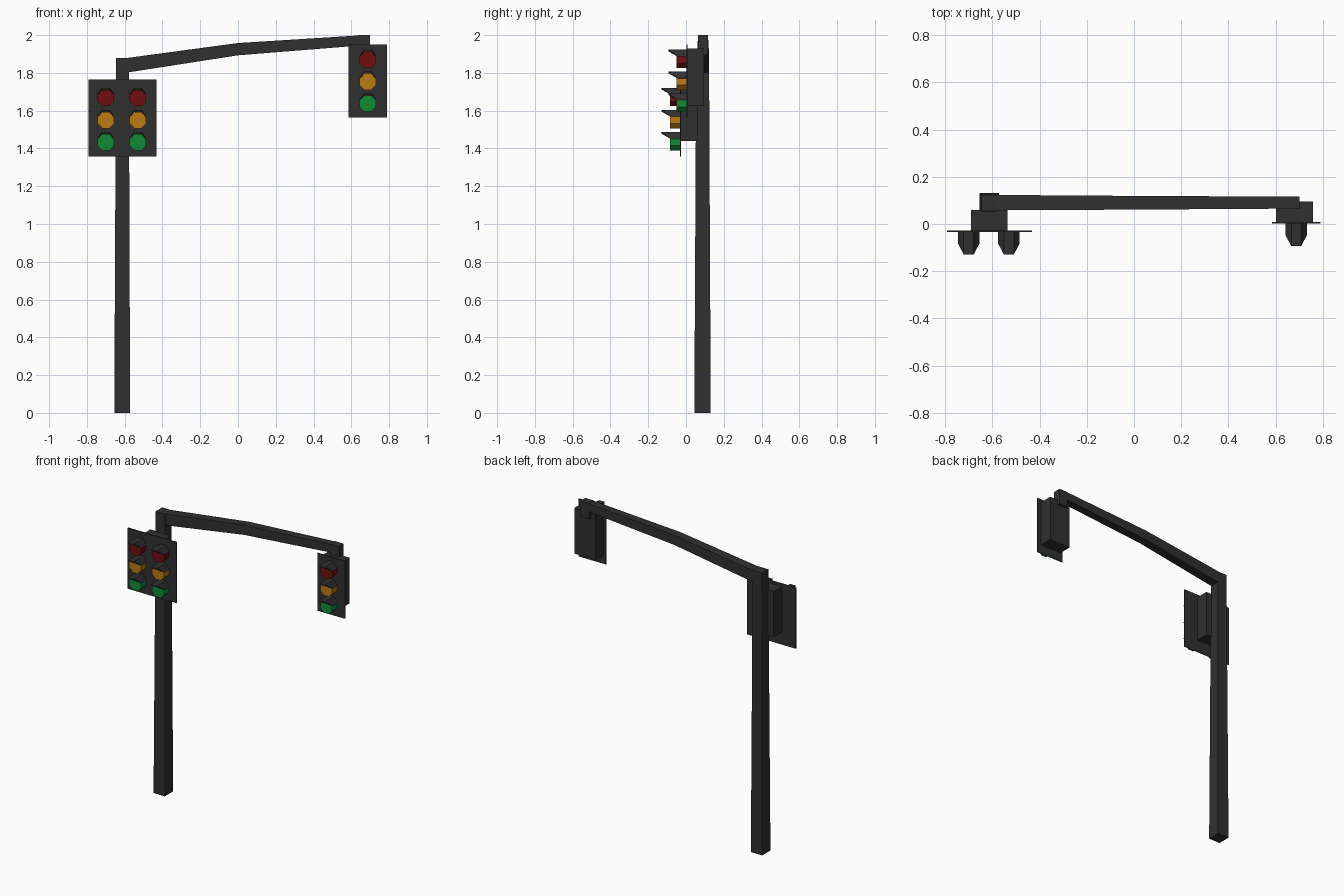
import bpy, bmesh, math

if "Cube" in bpy.data.objects:
    bpy.data.objects.remove(bpy.data.objects["Cube"])


def material(name, rgb):
    m = bpy.data.materials.new(name)
    m.diffuse_color = (*rgb, 1)
    m.use_nodes = True
    m.node_tree.nodes["Principled BSDF"].inputs["Base Color"].default_value = m.diffuse_color
    return m


DARK = material("dark_metal", (0.03, 0.03, 0.03))
RED = material("red_lens", (0.16, 0.005, 0.005))
AMBER = material("amber_lens", (0.5, 0.2, 0.006))
GREEN = material("green_lens", (0.005, 0.26, 0.035))


def loft(name, rings, mat):
    """Closed solid skinned through rings of equal point count."""
    bm = bmesh.new()
    vs = [[bm.verts.new(p) for p in r] for r in rings]
    n = len(vs[0])
    for a, b in zip(vs, vs[1:]):
        for i in range(n):
            j = (i + 1) % n
            bm.faces.new((a[i], a[j], b[j], b[i]))
    bm.faces.new(vs[0])
    bm.faces.new(vs[-1])
    bmesh.ops.recalc_face_normals(bm, faces=bm.faces)
    me = bpy.data.meshes.new(name)
    bm.to_mesh(me)
    bm.free()
    me.materials.append(mat)
    ob = bpy.data.objects.new(name, me)
    bpy.context.collection.objects.link(ob)
    return ob


def flat_ring(z, x0, x1, y0, y1):
    return [(x0, y0, z), (x1, y0, z), (x1, y1, z), (x0, y1, z)]


def side_ring(x, z0, z1, y0, y1):
    return [(x, y0, z0), (x, y1, z0), (x, y1, z1), (x, y0, z1)]


def box(name, x0, x1, y0, y1, z0, z1):
    return loft(name, [flat_ring(z0, x0, x1, y0, y1), flat_ring(z1, x0, x1, y0, y1)], DARK)


def lens(name, x, y, z, mat):
    """Octagonal lens with flats up, down and sideways."""
    r = 0.0435 / math.cos(math.pi / 8)
    angles = [math.pi / 8 + i * math.pi / 4 for i in range(8)]
    loft(name, [[(x + r * math.cos(a), yy, z + r * math.sin(a)) for a in angles]
                for yy in (y, y - 0.054)], mat)


def visor(name, x, y, z):
    """Three-sided hood over a lens, its side panels cut back to the lens."""
    outer = [(-0.046, 0.019), (-0.021, 0.054), (0.021, 0.054), (0.046, 0.019)]
    inner = [(-0.041, 0.018), (-0.018, 0.045), (0.018, 0.045), (0.041, 0.018)]
    depth = [0.05, 0.097, 0.097, 0.05]
    rings = []
    for i in range(4):
        (ox, oz), (ix, iz), d = outer[i], inner[i], depth[i]
        rings.append([(x + ox, y, z + oz), (x + ox, y - d, z + oz),
                      (x + ix, y - d, z + iz), (x + ix, y, z + iz)])
    loft(name, rings, DARK)


def lamps(prefix, xs, y, zs):
    for c, x in enumerate(xs):
        for z, (colour, mat) in zip(zs, (("red", RED), ("amber", AMBER), ("green", GREEN))):
            lens(f"{prefix}_{colour}_lens_{c + 1}", x, y, z, mat)
            visor(f"{prefix}_{colour}_visor_{c + 1}", x, y, z)


# tapered square pole
loft("pole", [flat_ring(0, -0.655, -0.571, 0.044, 0.131),
              flat_ring(1.88, -0.646, -0.578, 0.054, 0.122)], DARK)

# bent arm and the short drop at its end
loft("arm", [side_ring(-0.58, 1.803, 1.88, 0.058, 0.123),
             side_ring(0.0, 1.893, 1.958, 0.061, 0.119),
             side_ring(0.637, 1.944, 1.998, 0.065, 0.116)], DARK)
box("arm_drop", 0.635, 0.70, 0.064, 0.116, 1.895, 2.0)

# double head on the pole
box("double_head_housing", -0.69, -0.535, -0.028, 0.06, 1.44, 1.745)
box("double_head_backplate", -0.792, -0.432, -0.033, -0.027, 1.357, 1.764)
lamps("double_head", (-0.70, -0.53), -0.032, (1.667, 1.55, 1.433))

# single head at the arm tip
box("single_head_housing", 0.602, 0.758, 0.008, 0.096, 1.625, 1.93)
box("single_head_backplate", 0.584, 0.789, 0.003, 0.009, 1.565, 1.95)
lamps("single_head", (0.687,), 0.004, (1.869, 1.753, 1.638))
